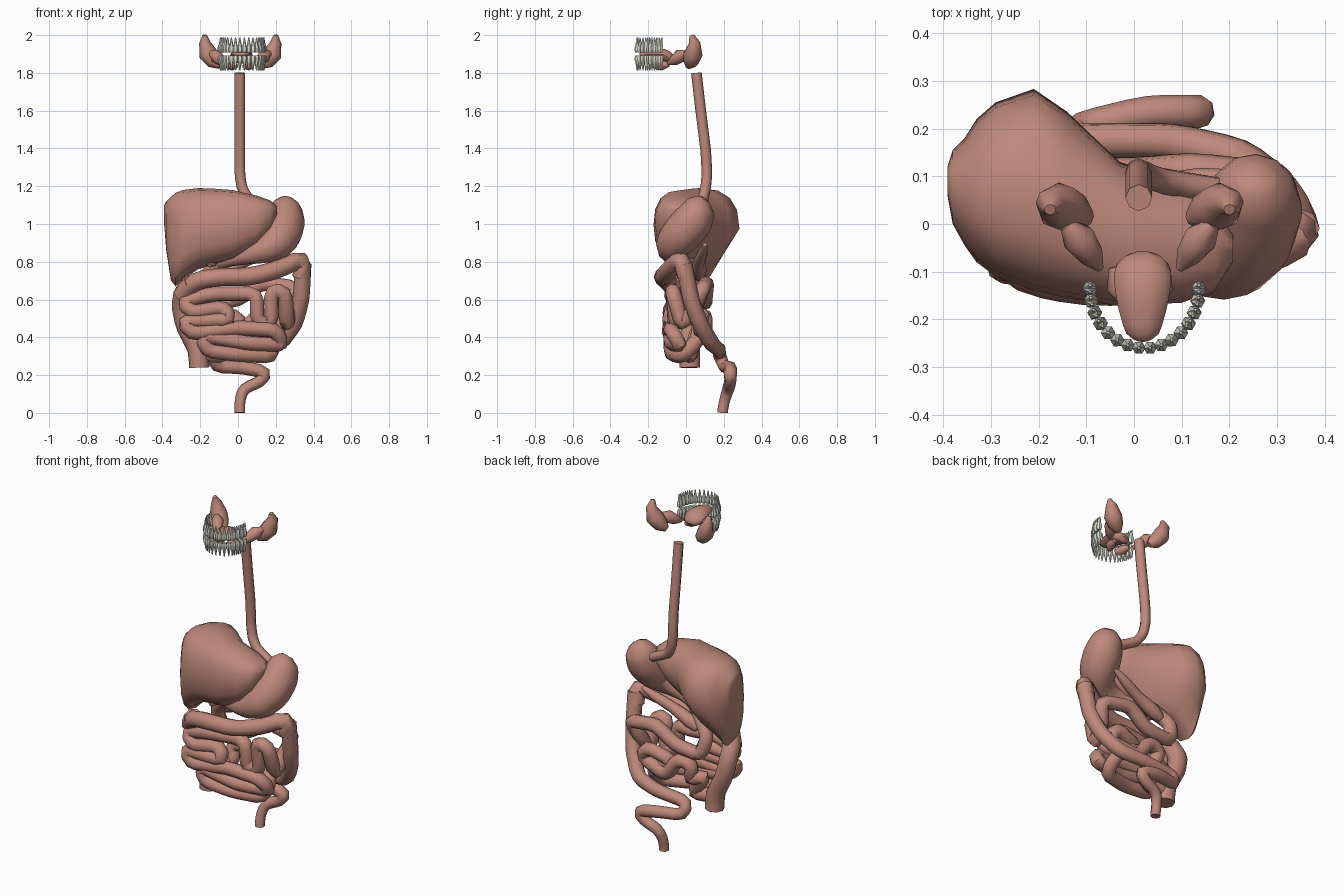
import bpy, bmesh, math
from mathutils import Vector


def material(name, col):
    m = bpy.data.materials.new(name)
    m.diffuse_color = (*col, 1)
    return m


FLESH = material("flesh", (0.52, 0.25, 0.20))
IVORY = material("ivory", (0.72, 0.72, 0.64))


def finish(name, bm, mat):
    bmesh.ops.recalc_face_normals(bm, faces=bm.faces)
    me = bpy.data.meshes.new(name)
    bm.to_mesh(me)
    bm.free()
    ob = bpy.data.objects.new(name, me)
    bpy.context.collection.objects.link(ob)
    me.materials.append(mat)
    bpy.ops.object.select_all(action='DESELECT')
    ob.select_set(True)
    bpy.context.view_layer.objects.active = ob
    bpy.ops.object.shade_smooth_by_angle(angle=math.radians(50))
    return ob


def skin(bm, rings):
    vs = [[bm.verts.new(p) for p in r] for r in rings]
    n = len(vs[0])
    for a, b in zip(vs, vs[1:]):
        for i in range(n):
            bm.faces.new((a[i], a[(i + 1) % n], b[(i + 1) % n], b[i]))
    bm.faces.new(vs[0])
    bm.faces.new(vs[-1])


def spline(pts, steps):
    # Catmull-Rom through 4D points (x, y, z, radius)
    p = [pts[0]] + pts + [pts[-1]]
    out = []
    for i in range(1, len(p) - 2):
        a, b, c, d = p[i - 1:i + 3]
        for s in range(steps):
            t = s / steps
            out.append(b + 0.4 * t * (c - a) + t * t * (0.8 * a - 2.2 * b + 1.8 * c - 0.4 * d)
                       + t ** 3 * (-0.4 * a + 1.6 * b - 1.6 * c + 0.4 * d))
    return out + [pts[-1]]


def round_corners(pts, cut):
    # Replace every corner by a short three-point bend
    out = [pts[0]]
    for a, b, c in zip(pts, pts[1:], pts[2:]):
        p = b + (a - b) * min(0.45, cut / (a - b).length)
        q = b + (c - b) * min(0.45, cut / (c - b).length)
        out += [p, b * 0.5 + (p + q) * 0.25, q]
    return out + [pts[-1]]


def sweep(bm, pts, r=None, sides=8, steps=2, flat=1.0, cut=0):
    pts = [Vector((*p, r)) if len(p) == 3 else Vector(p) for p in pts]
    pts = round_corners(pts, cut) if cut else spline(pts, steps)
    c = [p.to_3d() for p in pts]
    d = [(b - a).normalized() for a, b in zip(c, c[1:])]
    nrm, rings = Vector((1, 0.02, 0.03)), []
    for i, p in enumerate(c):
        t = (d[max(i - 1, 0)] + d[min(i, len(d) - 1)]).normalized()
        nrm = nrm - t * nrm.dot(t)
        if nrm.length < 0.2:
            nrm = t.orthogonal()
        nrm.normalize()
        b = t.cross(nrm)
        rings.append([p + pts[i][3] * (nrm * math.cos(k) + b * flat * math.sin(k))
                      for k in (2 * math.pi * j / sides for j in range(sides))])
    skin(bm, rings)


def tube(name, pts, r=None, mat=FLESH, **kw):
    bm = bmesh.new()
    sweep(bm, pts, r, **kw)
    return finish(name, bm, mat)


# Oesophagus
tube("oesophagus", [(0.01, 0.055, 1.8), (0.01, 0.078, 1.6), (0.01, 0.103, 1.4), (0.01, 0.11, 1.28),
                    (0.02, 0.105, 1.2), (0.06, 0.09, 1.13), (0.18, 0.07, 1.07)], 0.028)

# Stomach, narrowing into the duodenum
tube("stomach", [(0.26, 0.1, 1.13, 0.03), (0.255, 0.08, 1.1, 0.075), (0.25, 0.045, 1.03, 0.103),
                 (0.235, -0.01, 0.96, 0.108), (0.2, -0.065, 0.9, 0.095), (0.13, -0.08, 0.86, 0.07),
                 (0.04, -0.06, 0.83, 0.045), (-0.04, -0.02, 0.81, 0.035), (-0.1, 0.03, 0.79, 0.034)],
     sides=12)

# Liver: cross-sections along x, each (x, y front, y back, z low, z high)
sections = [(-0.391, 0.06, 0.12, 1.0, 1.1), (-0.38, 0.0, 0.155, 0.86, 1.12),
            (-0.355, -0.045, 0.18, 0.7, 1.145), (-0.33, -0.08, 0.22, 0.67, 1.165),
            (-0.29, -0.11, 0.255, 0.71, 1.18), (-0.21, -0.14, 0.283, 0.76, 1.19),
            (-0.14, -0.155, 0.235, 0.78, 1.188), (-0.03, -0.172, 0.13, 0.81, 1.18),
            (0.1, -0.165, 0.09, 0.88, 1.15), (0.17, -0.14, 0.05, 0.96, 1.125),
            (0.207, -0.08, -0.01, 1.05, 1.095)]
rings = []
for x, y0, y1, z0, z1 in sections:
    ring = []
    for k in range(16):
        c, s = math.cos(k * math.pi / 8), math.sin(k * math.pi / 8)
        c = math.copysign(abs(c) ** 0.8, c)
        s = math.copysign(abs(s) ** 0.8, s)
        if s < 0 and c > 0:
            c *= 1 + 0.6 * s
        ring.append((x, (y0 + y1) / 2 + c * (y1 - y0) / 2, (z0 + z1) / 2 + s * (z1 - z0) / 2))
    rings.append(ring)
bm = bmesh.new()
skin(bm, rings)
finish("liver", bm, FLESH)

# Gallbladder and pancreas
tube("gallbladder", [(-0.15, -0.05, 0.78, 0.012), (-0.14, -0.02, 0.8, 0.03),
                     (-0.11, 0.03, 0.84, 0.028), (-0.08, 0.06, 0.88, 0.01)])
tube("pancreas", [(-0.13, 0.07, 0.72, 0.025), (-0.08, 0.07, 0.75, 0.04), (0.03, 0.07, 0.8, 0.032),
                  (0.14, 0.09, 0.85, 0.028), (0.22, 0.1, 0.89, 0.012)])

# Large intestine in three runs
tube("ascending_colon", [(-0.205, 0.02, 0.24), (-0.215, 0.02, 0.34), (-0.27, 0.025, 0.45),
                         (-0.295, 0.02, 0.55), (-0.29, -0.02, 0.63), (-0.24, -0.08, 0.69)], 0.054)
tube("transverse_colon", [(-0.3, -0.03, 0.62), (-0.23, -0.1, 0.7), (-0.1, -0.125, 0.72),
                          (0.06, -0.12, 0.72), (0.2, -0.09, 0.755), (0.345, -0.025, 0.82),
                          (0.335, 0.0, 0.72)], 0.048, cut=0.05)
tube("descending_colon", [(0.345, -0.01, 0.79, 0.044), (0.335, 0.025, 0.6, 0.044),
                          (0.3, 0.075, 0.47, 0.044), (0.22, 0.14, 0.36, 0.042),
                          (0.08, 0.175, 0.335, 0.038), (-0.13, 0.175, 0.315, 0.036),
                          (-0.12, 0.2, 0.245, 0.034), (0.03, 0.235, 0.24, 0.036),
                          (0.15, 0.235, 0.215, 0.036), (0.12, 0.235, 0.165, 0.032),
                          (0.03, 0.225, 0.13, 0.032), (0.01, 0.205, 0.07, 0.028),
                          (0.01, 0.195, 0.02, 0.028), (0.01, 0.194, 0, 0.028)], cut=0.04)

# Small intestine: one long folded tube
tube("small_intestine", [
    (-0.1, 0.03, 0.79), (-0.2, 0.08, 0.7), (-0.17, 0.1, 0.58), (0.0, 0.1, 0.6), (0.12, 0.11, 0.69),
    (0.31, 0.09, 0.66), (0.27, 0.05, 0.56), (0.26, -0.02, 0.46), (0.25, -0.07, 0.64),
    (0.175, -0.07, 0.65), (0.18, -0.05, 0.47), (0.1, -0.06, 0.48), (0.1, -0.07, 0.63),
    (0.02, -0.05, 0.63), (-0.14, -0.08, 0.63), (-0.29, -0.06, 0.59), (-0.25, -0.09, 0.53),
    (-0.07, -0.07, 0.56), (-0.04, -0.09, 0.49), (-0.29, -0.08, 0.49), (-0.25, -0.09, 0.42),
    (0.0, -0.08, 0.45), (0.2, -0.08, 0.44), (0.24, -0.03, 0.36), (0.05, -0.08, 0.37),
    (-0.19, -0.08, 0.41), (-0.17, -0.08, 0.33), (0.0, -0.07, 0.31), (0.18, -0.02, 0.3),
    (0.18, 0.06, 0.38), (0.04, 0.07, 0.48), (0.2, 0.09, 0.53), (0.24, 0.07, 0.45),
    (0.06, 0.1, 0.4), (-0.02, 0.1, 0.52), (-0.11, 0.09, 0.5), (-0.07, 0.07, 0.4),
    (-0.17, 0.06, 0.44), (-0.06, 0.02, 0.3), (-0.18, 0.02, 0.31)], 0.04, cut=0.04)

# Tongue with its root
tube("tongue", [(0.018, -0.245, 1.895, 0.012), (0.018, -0.23, 1.898, 0.034), (0.018, -0.18, 1.9, 0.05),
                (0.018, -0.12, 1.895, 0.06), (0.018, -0.085, 1.875, 0.055),
                (0.018, -0.068, 1.86, 0.03)], sides=10, flat=0.55)

# Salivary glands, mirrored about the mid-line of the mouth
MID = 0.012
glands = {
    "parotid_gland": [(0.2, 0.03, 2.0, 0.012), (0.2, 0.045, 1.96, 0.03), (0.182, 0.038, 1.9, 0.05),
                      (0.15, 0.025, 1.86, 0.042), (0.12, 0.012, 1.835, 0.018)],
    "submandibular_gland": [(0.165, 0.0, 1.905, 0.016), (0.14, -0.03, 1.89, 0.036),
                            (0.115, -0.065, 1.865, 0.028), (0.095, -0.095, 1.85, 0.008)],
    "sublingual_gland": [(0.065, -0.09, 1.845, 0.012), (0.055, -0.13, 1.84, 0.028),
                         (0.035, -0.17, 1.835, 0.014)],
}
for name, pts in glands.items():
    for side, sgn in (("right", 1), ("left", -1)):
        tube(side + "_" + name, [(MID + sgn * (x - MID), y, z, r) for x, y, z, r in pts], steps=1)

# Teeth: sixteen per jaw around an arch, back teeth with two roots
for jaw, up in (("upper", 1), ("lower", -1)):
    bm = bmesh.new()
    for i in range(16):
        a = math.radians(-90 + 12 * i)
        sx, sy = math.sin(a), -math.cos(a)
        x, y = 0.022 + 0.114 * sx, -0.135 + 0.125 * sy
        r = 0.014 + 0.002 * abs(sx)
        for k in ((-1, 1) if abs(sx) > 0.7 else (0,)):
            prof = [(0.007, r * 0.7, 0), (0.016, r, 0), (0.034, r, 0), (0.052, r * 0.6, 0.5),
                    (0.087, 0.003, 1)]
            sweep(bm, [(x - sy * k * 0.007 * o, y + sx * k * 0.007 * o, 1.9 + up * h, w)
                       for h, w, o in prof], sides=6, steps=1)
    finish(jaw + "_teeth", bm, IVORY)
